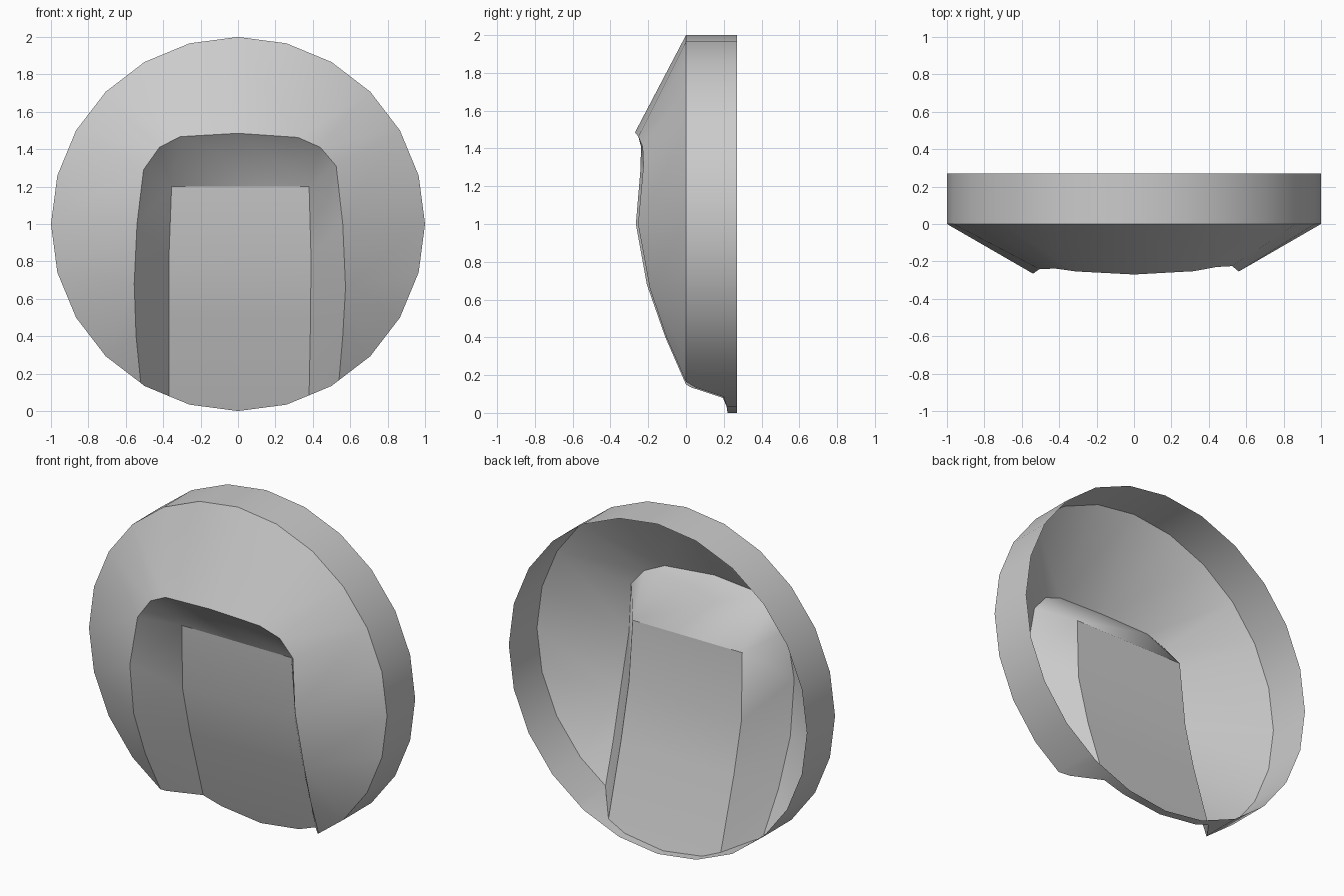
import bpy
import math
from mathutils import Vector

if "Cube" in bpy.data.objects:
    bpy.data.objects.remove(bpy.data.objects["Cube"])

GREY = bpy.data.materials.new("plain grey")
GREY.diffuse_color = (0.6, 0.6, 0.6, 1)
GREY.use_nodes = True
GREY.node_tree.nodes["Principled BSDF"].inputs["Base Color"].default_value = GREY.diffuse_color
BACK = 0.27


def make(name, faces, facing):
    """Join faces given as point lists, turn them to one side, shade smooth by angle."""
    verts, index, polys = [], {}, []
    for pts in faces:
        pts = [Vector(p) for p in pts]
        n = sum((pts[i].cross(pts[(i + 1) % len(pts)]) for i in range(len(pts))), Vector())
        if n.dot(facing(sum(pts, Vector()) / len(pts))) < 0:
            pts.reverse()
        poly = []
        for p in pts:
            key = tuple(round(c, 4) for c in p)
            if key not in index:
                index[key] = len(verts)
                verts.append(key)
            if index[key] not in poly:
                poly.append(index[key])
        if len(poly) > 2:
            polys.append(poly)
    me = bpy.data.meshes.new(name)
    me.from_pydata(verts, [], polys)
    me.materials.append(GREY)
    ob = bpy.data.objects.new(name, me)
    bpy.context.collection.objects.link(ob)
    bpy.ops.object.select_all(action='DESELECT')
    ob.select_set(True)
    bpy.context.view_layer.objects.active = ob
    bpy.ops.object.shade_smooth_by_angle(angle=math.radians(35))


def strip(a, b, param):
    """Triangles between two open lines, advancing along a shared parameter."""
    i = j = 0
    tris = []
    while i < len(a) - 1 or j < len(b) - 1:
        if j == len(b) - 1 or (i < len(a) - 1 and param(a[i + 1]) <= param(b[j + 1])):
            tris.append((a[i], a[i + 1], b[j]))
            i += 1
        else:
            tris.append((a[i], b[j], b[j + 1]))
            j += 1
    return tris


def ring(deg, y=0.0):
    t = math.radians(deg)
    return (math.cos(t), y, 1 + math.sin(t))


def on_cone(x, z):
    return (x, max(-0.27, -0.577 * (1 - math.hypot(x, z - 1))), z)


def angle(p):
    return (math.degrees(math.atan2(p[2] - 1, p[0])) + 90) % 360


def front(c):
    return Vector((0, -1, 0))


def outward(c):
    return Vector((c.x, 0, c.z - 1))


# Opening edge, from bottom right over the top to bottom left
end_r, end_l = (0.54, 0.0, 0.165), (-0.52, 0.0, 0.15)
right = [end_r] + [on_cone(*p) for p in ((0.56, 0.4), (0.575, 0.66), (0.56, 1.0), (0.525, 1.31))]
corner_r = [right[-1], on_cone(0.44, 1.41), on_cone(0.32, 1.463)]
top = [corner_r[-1], on_cone(0, 1.485), on_cone(-0.31, 1.467)]
corner_l = [top[-1], on_cone(-0.42, 1.41), on_cone(-0.505, 1.29)]
left = [end_l] + [on_cone(*p) for p in ((-0.545, 0.4), (-0.555, 0.68), (-0.54, 1.0))] + [corner_l[-1]]
opening = right + corner_r[1:] + top[1:] + corner_l[1:] + left[-2::-1]

# Sloping front face
arc = [end_r] + [ring(d) for d in range(-45, 226, 15)] + [end_l]
make("sloped_face", strip(arc, opening, angle), front)

# Rim band, with its front edge stepping back under the recess
low_r, low_l = (0.38, 0.2, 0.084), (-0.37, 0.195, 0.08)
step_r, step_l = ring(-60, 0.05), ring(-120, 0.03)
sill = [low_l, ring(-105, 0.215), ring(-90, 0.22), ring(-75, 0.215), low_r]
edge = arc + [step_l] + sill + [step_r]
band = []
for p, q in zip(edge, edge[1:] + edge[:1]):
    band.append((p, q, (q[0], BACK, q[2]), (p[0], BACK, p[2])))
make("rim", band, outward)

# Recess: bent floor, side walls, top wall, rounded corners and bottom lip
floor_r = [low_r, (0.388, 0.07, 0.5), (0.39, -0.01, 0.83), (0.38, -0.032, 1.2)]
floor_l = [low_l, (-0.37, 0.07, 0.5), (-0.37, -0.002, 0.8), (-0.355, -0.032, 1.2)]
recess = [(floor_r[i], floor_r[i + 1], floor_l[i + 1], floor_l[i]) for i in range(3)]
for side, floor_edge, step in ((right, floor_r, step_r), (left, floor_l, step_l)):
    recess += strip(side, floor_edge, lambda p: p[2])
    recess.append((side[0], step, floor_edge[0]))
recess += strip(top, [floor_r[-1], floor_l[-1]], lambda p: -p[0])
for fan, tip in ((corner_r, floor_r[-1]), (corner_l, floor_l[-1])):
    recess += [(fan[i], fan[i + 1], tip) for i in range(2)]
recess.append(sill)
make("recess", recess, front)
